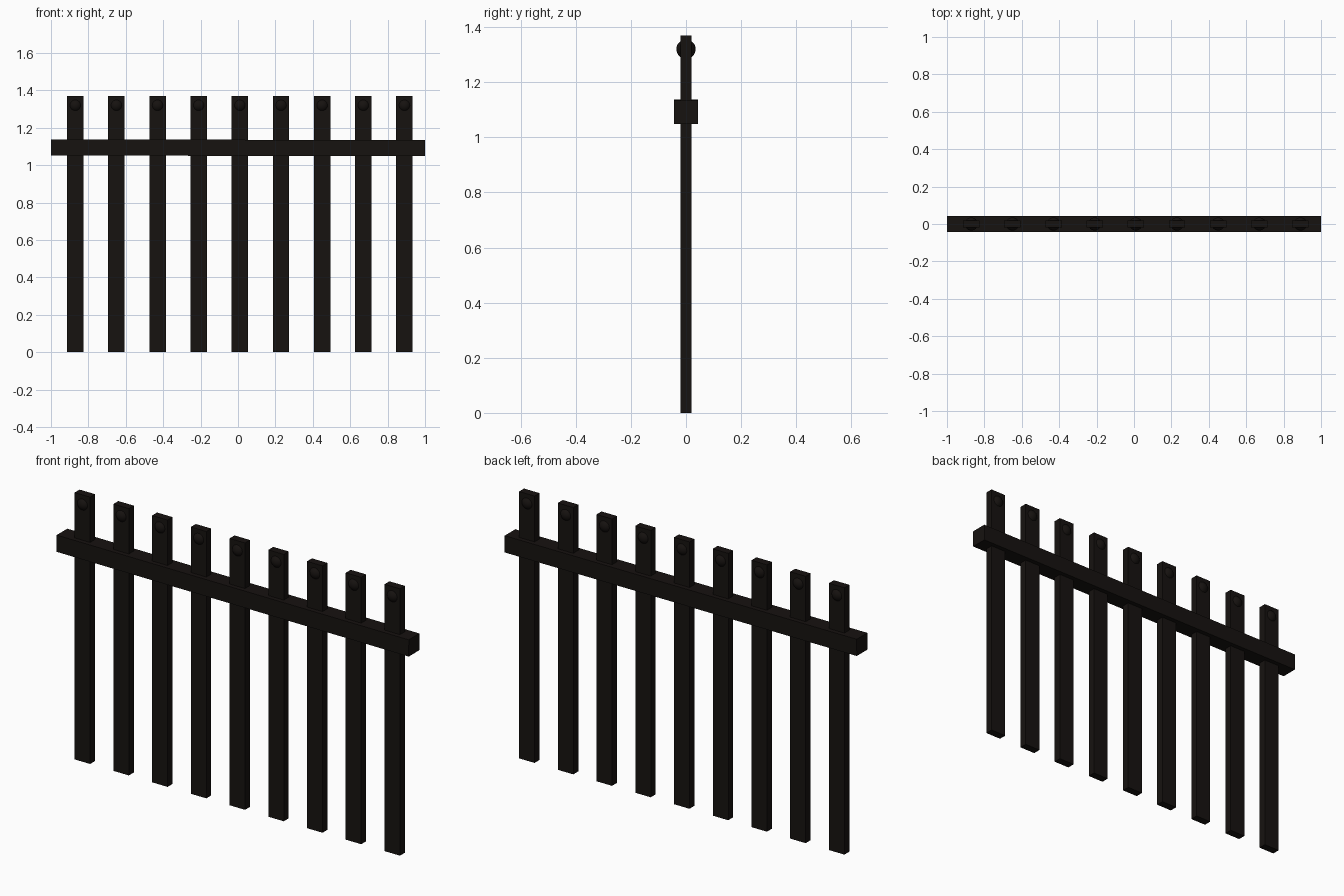
import bpy

if "Cube" in bpy.data.objects:
    bpy.data.objects.remove(bpy.data.objects["Cube"])

iron = bpy.data.materials.new("dark_iron")
iron.diffuse_color = (0.008, 0.006, 0.005, 1)
iron.use_nodes = True
iron.node_tree.nodes["Principled BSDF"].inputs["Base Color"].default_value = iron.diffuse_color


def finish(name):
    ob = bpy.context.object
    ob.name = name
    ob.data.materials.append(iron)
    return ob


def box(name, loc, size):
    bpy.ops.mesh.primitive_cube_add(size=1, location=loc)
    ob = finish(name)
    ob.scale = size
    bpy.ops.object.transform_apply(location=False, rotation=False, scale=True)
    return ob


# Horizontal rail, sagging very slightly to the right
rail = box("rail", (0, 0, 1.093), (2.0, 0.086, 0.086))
rail.rotation_euler.y = 0.0015

# Pickets, each with a round stud passing through near the top
H = 1.37
for i in range(9):
    x = -0.87 + 0.22 * i
    box(f"picket_{i + 1}", (x, 0, H / 2), (0.088, 0.04, H))
    bpy.ops.mesh.primitive_uv_sphere_add(segments=32, ring_count=16,
                                         radius=0.035, location=(x, 0, 1.32))
    finish(f"stud_{i + 1}")
    bpy.ops.object.shade_smooth()
